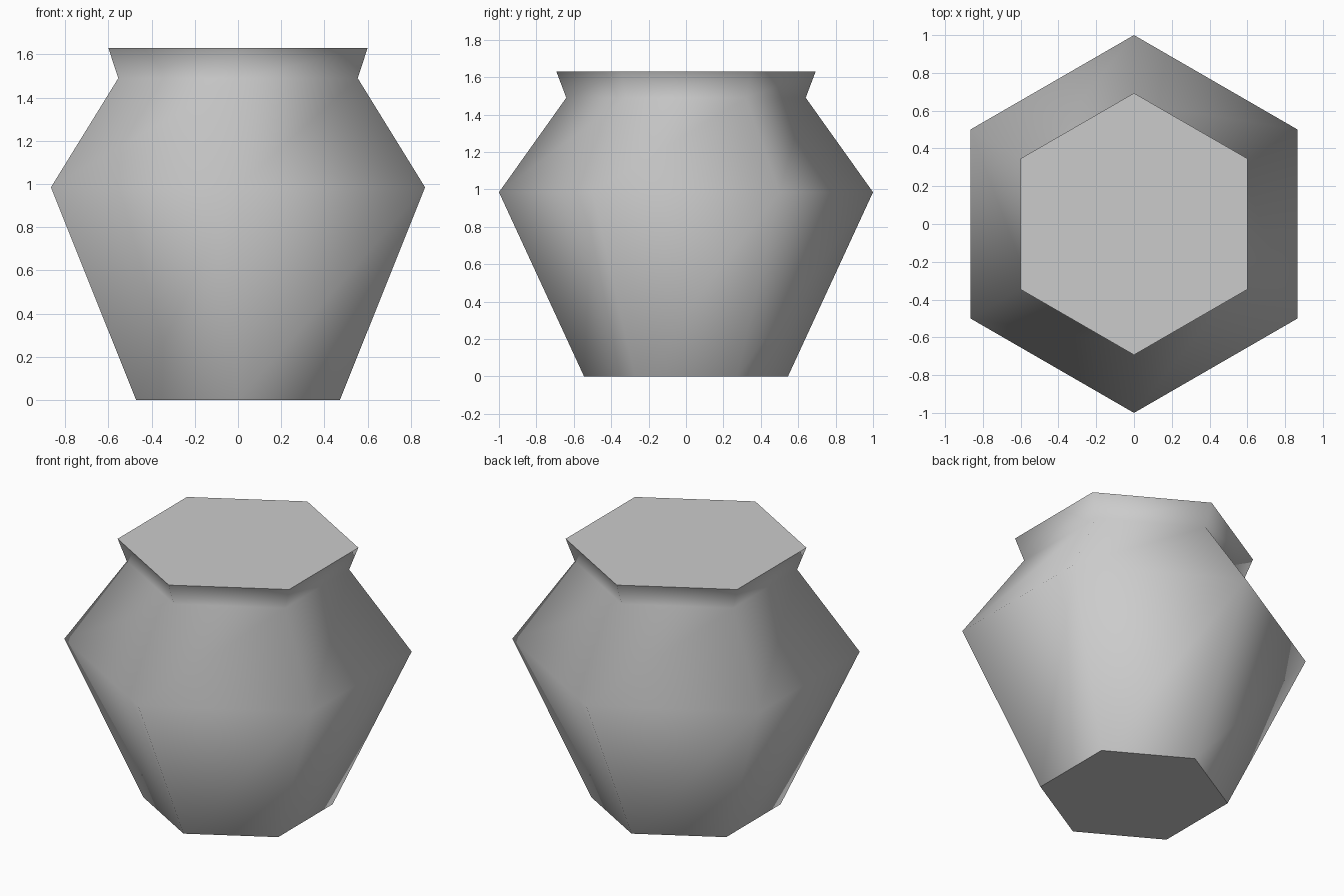
import bpy
import bmesh
from math import cos, sin, pi, radians

if "Cube" in bpy.data.objects:
    bpy.data.objects.remove(bpy.data.objects["Cube"], do_unlink=True)

SIDES = 6
# Radius and height of each ring: foot, belly, neck, rim
PROFILE = [(0.545, 0.0), (1.0, 0.985), (0.64, 1.49), (0.693, 1.63)]

# Plain grey clay
clay = bpy.data.materials.new("grey_clay")
clay.use_nodes = True
colour = (0.6, 0.6, 0.6, 1.0)
clay.diffuse_color = colour
clay.node_tree.nodes["Principled BSDF"].inputs["Base Color"].default_value = colour

# Closed six-sided pot, with corners at front and back
bm = bmesh.new()
rings = []
for radius, z in PROFILE:
    angles = [pi / 2 + 2 * pi * i / SIDES for i in range(SIDES)]
    rings.append([bm.verts.new((radius * cos(a), radius * sin(a), z)) for a in angles])
for low, high in zip(rings, rings[1:]):
    for i in range(SIDES):
        j = (i + 1) % SIDES
        bm.faces.new((low[i], low[j], high[j], high[i]))
bm.faces.new(rings[0][::-1])
bm.faces.new(rings[-1])

mesh = bpy.data.meshes.new("pot")
bm.to_mesh(mesh)
bm.free()
mesh.materials.append(clay)
pot = bpy.data.objects.new("pot", mesh)
bpy.context.collection.objects.link(pot)

# Smooth wall, crisp edges around the flat top and base
bpy.ops.object.select_all(action="DESELECT")
pot.select_set(True)
bpy.context.view_layer.objects.active = pot
bpy.ops.object.shade_smooth_by_angle(angle=radians(64))
